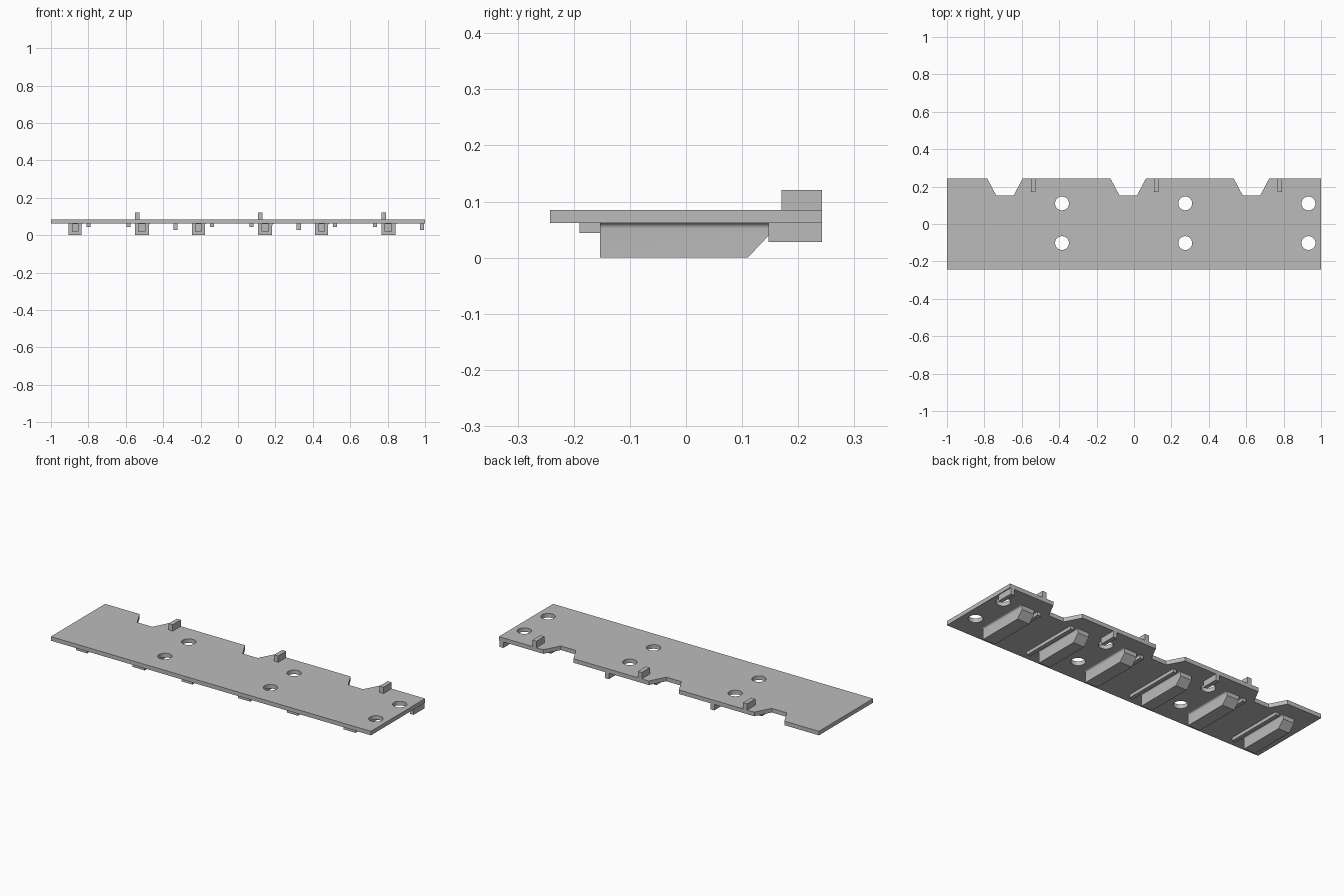
import bpy, bmesh, math
from mathutils import Vector

old = bpy.data.objects.get("Cube")
if old:
    bpy.data.objects.remove(old, do_unlink=True)

grey = bpy.data.materials.new("neutral grey")
grey.use_nodes = True
COLOUR = (0.5, 0.5, 0.5, 1)
grey.diffuse_color = COLOUR
grey.node_tree.nodes["Principled BSDF"].inputs["Base Color"].default_value = COLOUR

PITCH = 0.659
BOTTOM, TOP = 0.062, 0.085
BACK = 0.242


def finish(name, bm):
    bmesh.ops.recalc_face_normals(bm, faces=bm.faces)
    mesh = bpy.data.meshes.new(name)
    bm.to_mesh(mesh)
    bm.free()
    mesh.materials.append(grey)
    obj = bpy.data.objects.new(name, mesh)
    bpy.context.collection.objects.link(obj)
    return obj


def box(name, x0, x1, y0, y1, z0, z1):
    bm = bmesh.new()
    bmesh.ops.create_cube(bm, size=1)
    for v in bm.verts:
        v.co = Vector((x1 if v.co.x > 0 else x0,
                       y1 if v.co.y > 0 else y0,
                       z1 if v.co.z > 0 else z0))
    return finish(name, bm)


def rib(name, x0, x1, fillet):
    """Hollow-fronted rib with a sloped back end and a filleted root on its left side."""
    front, back, wall = -0.153, 0.147, 0.02
    side = x1 - fillet
    # Cross-section, including the rounded root
    section = [(x0, BOTTOM), (x0, 0), (side, 0)]
    for i in range(7):
        a = math.pi / 2 * i / 6
        section.append((x1 - fillet * math.cos(a), BOTTOM - fillet + fillet * math.sin(a)))
    bm = bmesh.new()
    face = bm.faces.new([bm.verts.new((x, front, z)) for x, z in section])
    new = bmesh.ops.extrude_face_region(bm, geom=[face])["geom"]
    bmesh.ops.translate(bm, vec=(0, back - front, 0),
                        verts=[g for g in new if isinstance(g, bmesh.types.BMVert)])
    # Slope the lower back edge
    cut = bmesh.ops.bisect_plane(bm, geom=bm.verts[:] + bm.edges[:] + bm.faces[:],
                                 plane_co=(0, 0.11, 0), plane_no=(0, 1, -0.95), clear_outer=True)
    bmesh.ops.holes_fill(bm, edges=[e for e in bm.edges if e.is_boundary])
    obj = finish(name, bm)
    # Front pocket
    cutter = box(name + "_pocket_cutter", x0 + wall, side - wall,
                 front - 0.05, front + 0.1, wall, BOTTOM - 0.001)
    cutter.hide_render = True
    mod = obj.modifiers.new("pocket", "BOOLEAN")
    mod.operation, mod.object, mod.solver = "DIFFERENCE", cutter, "EXACT"
    bpy.ops.object.select_all(action="DESELECT")
    obj.select_set(True)
    bpy.context.view_layer.objects.active = obj
    bpy.ops.object.modifier_apply(modifier=mod.name)
    bpy.data.objects.remove(cutter, do_unlink=True)
    bpy.ops.object.shade_smooth_by_angle(angle=math.radians(25))


# Plate: a filled outline with back notches and round holes
outline = [(-1, -BACK), (1, -BACK), (1, BACK)]
for k in (2, 1, 0):
    c = -0.69 + k * PITCH
    outline += [(c + 0.094, BACK), (c + 0.047, 0.153), (c - 0.047, 0.153), (c - 0.094, BACK)]
outline.append((-1, BACK))
loops = [outline]
for k in range(3):
    for y in (0.11, -0.102):
        loops.append([(-0.385 + k * PITCH + 0.037 * math.cos(i * math.tau / 32),
                       y + 0.037 * math.sin(i * math.tau / 32)) for i in range(32)])
curve = bpy.data.curves.new("plate", "CURVE")
curve.dimensions, curve.fill_mode = "2D", "BOTH"
curve.extrude = (TOP - BOTTOM) / 2
for loop in loops:
    spline = curve.splines.new("POLY")
    spline.points.add(len(loop) - 1)
    for p, (x, y) in zip(spline.points, loop):
        p.co = (x, y, 0, 1)
    spline.use_cyclic_u = True
curve.materials.append(grey)
plate = bpy.data.objects.new("plate", curve)
plate.location.z = (TOP + BOTTOM) / 2
bpy.context.collection.objects.link(plate)
bpy.ops.object.select_all(action="DESELECT")
plate.select_set(True)
bpy.context.view_layer.objects.active = plate
bpy.ops.object.convert(target="MESH")
bpy.ops.object.shade_smooth_by_angle(angle=math.radians(25))

# Repeating parts: ribs, rails, back lugs and upright tabs
for k in range(3):
    s = k * PITCH
    n = str(k + 1)
    rib("narrow_rib_" + n, -0.905 + s, -0.83 + s, 0.006)
    rib("wide_rib_" + n, -0.552 + s, -0.466 + s, 0.01)
    for side, x in (("right", -0.81), ("left", -0.597)):
        box(f"{side}_rail_{n}", x + s, x + 0.022 + s, -0.19, 0.147, 0.044, BOTTOM)
    box("lug_" + n, -0.346 + s, -0.323 + s, 0.147, BACK, 0.028, BOTTOM)
    box("tab_" + n, -0.552 + s, -0.527 + s, 0.17, BACK, TOP, 0.121)
